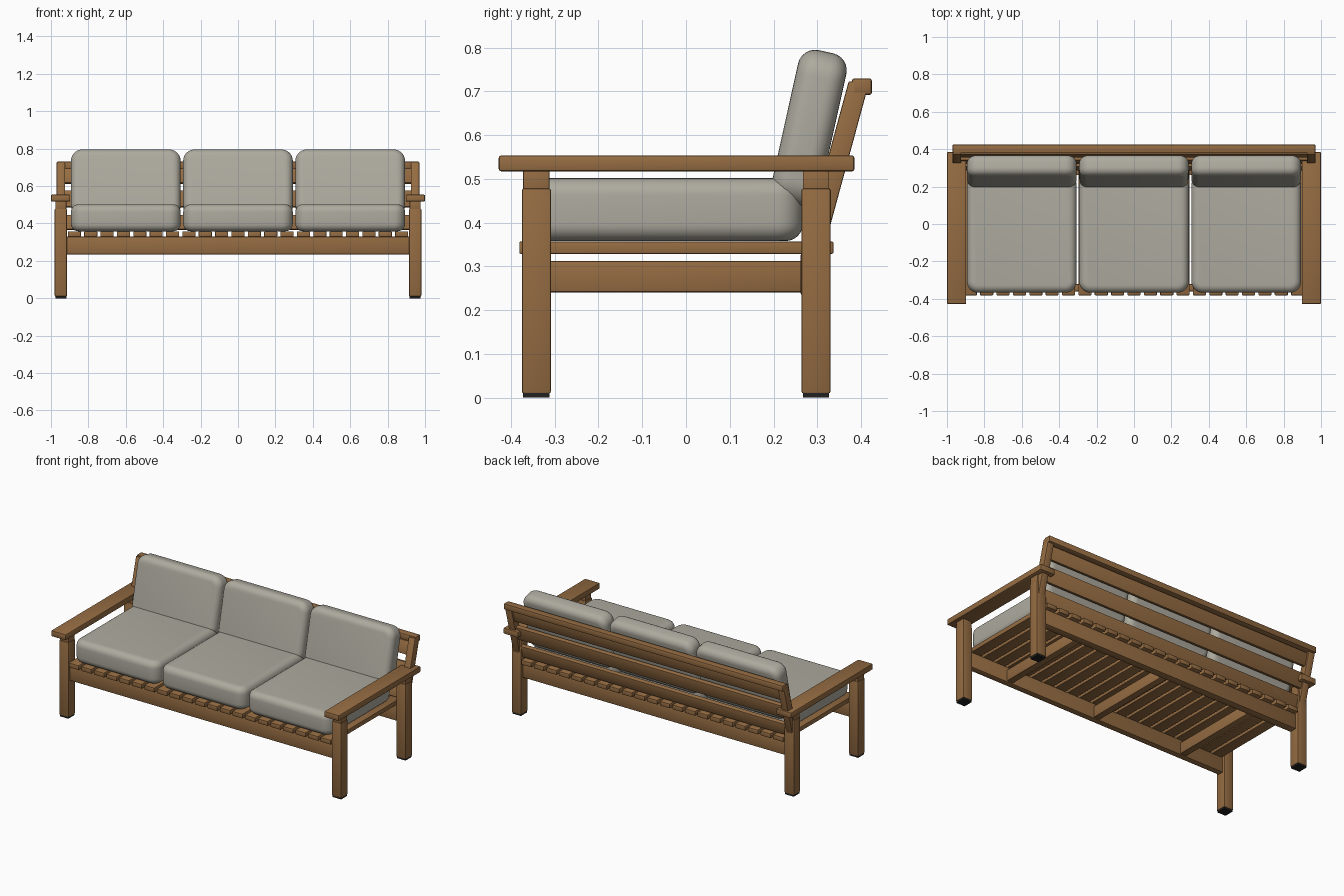
import bpy, bmesh, math
from mathutils import Matrix, Vector

if "Cube" in bpy.data.objects:
    bpy.data.objects.remove(bpy.data.objects["Cube"])


def material(name, rgb):
    m = bpy.data.materials.new(name)
    m.diffuse_color = (*rgb, 1)
    m.use_nodes = True
    m.node_tree.nodes["Principled BSDF"].inputs["Base Color"].default_value = m.diffuse_color
    return m


WOOD = material("warm wood", (0.30, 0.150, 0.055))
FABRIC = material("grey fabric", (0.42, 0.405, 0.345))
BLACK = material("black rubber", (0.015, 0.015, 0.015))


def finish(bm, name, mat, angle=35):
    bmesh.ops.recalc_face_normals(bm, faces=bm.faces)
    me = bpy.data.meshes.new(name)
    bm.to_mesh(me)
    bm.free()
    ob = bpy.data.objects.new(name, me)
    bpy.context.collection.objects.link(ob)
    me.materials.append(mat)
    bpy.ops.object.select_all(action='DESELECT')
    ob.select_set(True)
    bpy.context.view_layer.objects.active = ob
    bpy.ops.object.shade_smooth_by_angle(angle=math.radians(angle))
    return ob


def box(name, x, y, z, mat=WOOD, bevel=0.004, tilt=0):
    """Bevelled box from (min, max) ranges, tilted about x through its centre."""
    size = Vector((x[1] - x[0], y[1] - y[0], z[1] - z[0]))
    mid = Vector((x[0] + x[1], y[0] + y[1], z[0] + z[1])) / 2
    bm = bmesh.new()
    bmesh.ops.create_cube(bm, size=1)
    bmesh.ops.scale(bm, vec=size, verts=bm.verts)
    if bevel:
        bmesh.ops.bevel(bm, geom=bm.edges[:], offset=bevel, segments=2,
                        profile=0.5, affect='EDGES')
    bm.transform(Matrix.Translation(mid) @ Matrix.Rotation(tilt, 4, 'X'))
    return finish(bm, name, mat)


def cushion(name, centre, size, tilt=0, corner=0.06, rim=0.04):
    """Soft pad lying in xy: rounded corners in plan, then a rounded rim."""
    bm = bmesh.new()
    bmesh.ops.create_cube(bm, size=1)
    bmesh.ops.scale(bm, vec=size, verts=bm.verts)
    upright = [e for e in bm.edges
               if abs(e.verts[0].co.z - e.verts[1].co.z) > 0.01]
    bmesh.ops.bevel(bm, geom=upright, offset=corner, segments=7,
                    profile=0.5, affect='EDGES')
    rims = [e for e in bm.edges
            if abs(e.verts[0].co.z - e.verts[1].co.z) < 1e-5]
    bmesh.ops.bevel(bm, geom=rims, offset=rim, segments=6,
                    profile=0.5, affect='EDGES')
    bm.transform(Matrix.Translation(centre) @ Matrix.Rotation(tilt, 4, 'X'))
    return finish(bm, name, FABRIC, 50)


def rake_y(z):
    """Centre line of the leaning back frame."""
    return 0.305 + (z - 0.39) * 0.272


RAKE = -math.atan(0.272)

# legs, feet, arms and leaning back posts on both sides
for s, side in ((-1, "left"), (1, "right")):
    def span(a, b):
        return tuple(sorted((s * a, s * b)))
    for y0, y1, end in ((-0.375, -0.309, "front"), (0.264, 0.33, "back")):
        box(f"{end}_leg_{side}", span(0.915, 0.98), (y0, y1), (0.01, 0.478))
        box(f"{end}_leg_tenon_{side}", span(0.918, 0.977),
            (y0 + 0.003, y1 - 0.003), (0.47, 0.522), bevel=0.002)
        box(f"{end}_foot_{side}", span(0.918, 0.977),
            (y0 + 0.003, y1 - 0.003), (0, 0.012), BLACK, 0)
    box(f"armrest_{side}", span(0.897, 1.0), (-0.428, 0.385), (0.517, 0.554),
        bevel=0.006)
    zc, half = 0.535, 0.19
    box(f"back_post_{side}", span(0.925, 0.97),
        (rake_y(zc) - 0.023, rake_y(zc) + 0.023), (zc - half, zc + half),
        tilt=RAKE)

# long rails and cross beams below the seat
box("front_rail", (-0.917, 0.917), (-0.36, -0.322), (0.235, 0.33))
box("back_rail", (-0.917, 0.917), (0.262, 0.31), (0.235, 0.33))
for i, x in enumerate((-0.63, 0, 0.63)):
    box(f"cross_beam_{i + 1}", (x - 0.022, x + 0.022), (-0.33, 0.27),
        (0.241, 0.312))

# seat slats
COUNT = 21
pitch = (1.82 - 0.07) / (COUNT - 1)
for i in range(COUNT):
    x = -0.91 + i * pitch
    box(f"seat_slat_{i + 1}", (x, x + 0.07), (-0.381, 0.337), (0.329, 0.357),
        bevel=0.003)

# backrest slats and top rail
for i, (z0, z1) in enumerate(((0.365, 0.445), (0.485, 0.575), (0.612, 0.692))):
    y = rake_y((z0 + z1) / 2)
    box(f"back_slat_{i + 1}", (-0.93, 0.93), (y - 0.013, y + 0.013), (z0, z1),
        tilt=RAKE)
box("top_rail", (-0.97, 0.97), (0.379, 0.425), (0.692, 0.73), bevel=0.006)

# three seat and three back cushions
for i, x in enumerate((-0.6, 0, 0.6)):
    cushion(f"seat_cushion_{i + 1}", (x, -0.05, 0.43), (0.586, 0.635, 0.144))
    cushion(f"back_cushion_{i + 1}", (x, 0.281, 0.615), (0.586, 0.36, 0.113),
            tilt=math.radians(90 - 12.5))
